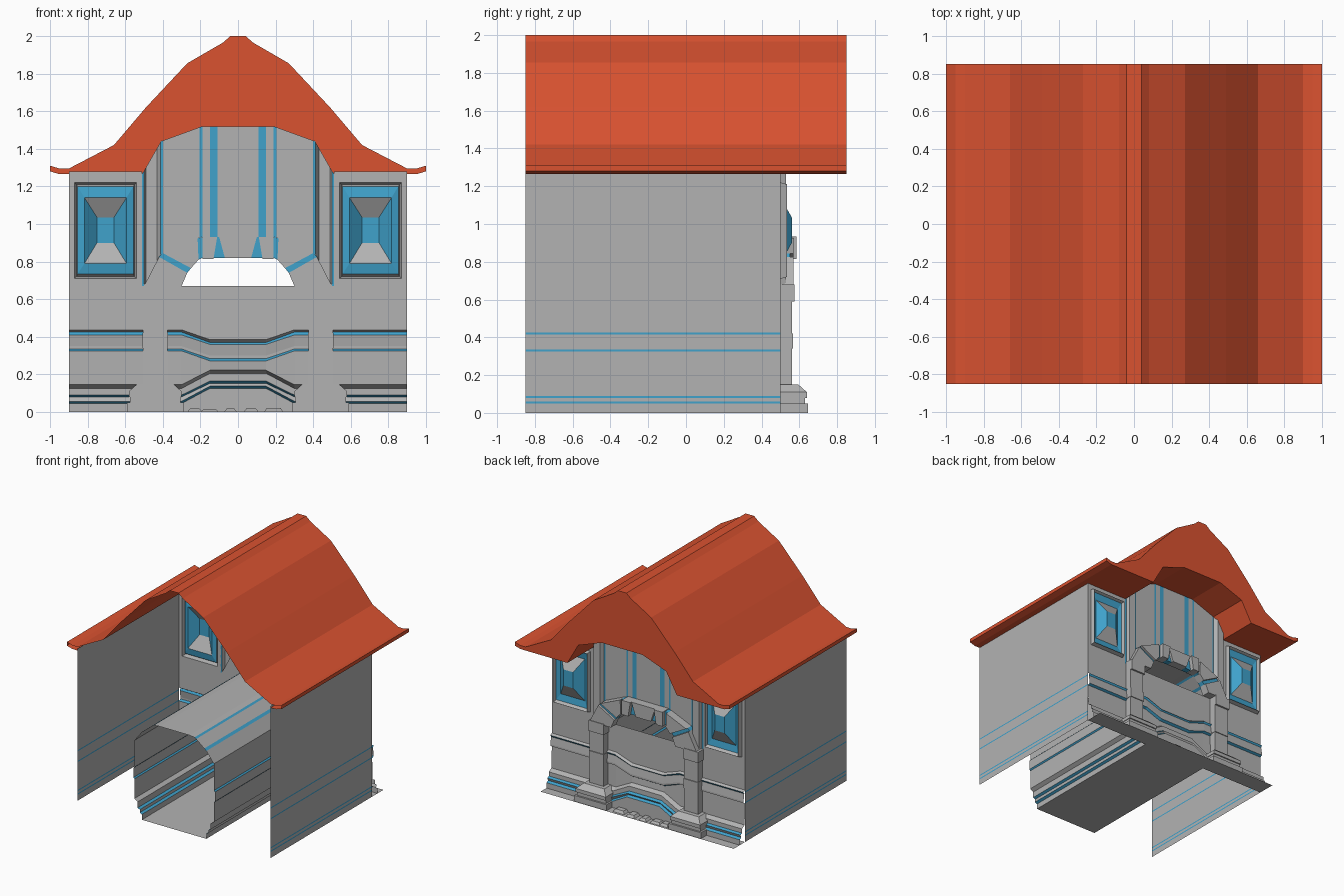
import bpy, bmesh, random
from math import pi

if "Cube" in bpy.data.objects:
    bpy.data.objects.remove(bpy.data.objects["Cube"])
random.seed(3)

def mat(name, col):
    m = bpy.data.materials.new(name)
    m.diffuse_color = (*col, 1)
    m.use_nodes = True
    m.node_tree.nodes["Principled BSDF"].inputs["Base Color"].default_value = m.diffuse_color
    return m

GREY = mat("stone", (0.45, 0.45, 0.45))
BLUE = mat("blue_trim", (0.05, 0.36, 0.6))
RED = mat("roof_red", (0.7, 0.085, 0.03))

def build(name, verts, faces, mats, ids=None):
    me = bpy.data.meshes.new(name)
    me.from_pydata(verts, [], faces)
    for m in mats:
        me.materials.append(m)
    for k, i in enumerate(ids or []):
        me.polygons[k].material_index = i
    bm = bmesh.new()
    bm.from_mesh(me)
    bmesh.ops.recalc_face_normals(bm, faces=bm.faces)
    bm.to_mesh(me)
    bm.free()
    ob = bpy.data.objects.new(name, me)
    bpy.context.collection.objects.link(ob)
    return ob

def grid(name, rows, mats=(GREY, BLUE), pick=lambda i, j: 0, closed=False):
    """Skin of quads between equally long rows of points."""
    n = len(rows[0])
    verts = [p for r in rows for p in r]
    faces, ids = [], []
    for i in range(len(rows) - 1):
        for j in range(n if closed else n - 1):
            k = (j + 1) % n
            faces.append((i*n + j, i*n + k, (i+1)*n + k, (i+1)*n + j))
            ids.append(pick(i, j))
    return build(name, verts, faces, mats, ids)

def mirror(half):
    """Full left-to-right profile from its right half (centre outwards)."""
    return [(-p[0], *p[1:]) for p in reversed(half) if p[0] > 0] + list(half)

def along_y(prof, y0, y1):
    return [[(x, y, z) for x, z in prof] for y in (y0, y1)]

def lerp(prof, x):
    for (a, u), (b, v) in zip(prof, prof[1:]):
        if a <= x <= b:
            return u + (v - u) * (x - a) / (b - a)
    return prof[-1][1]

def prism(name, poly, y0, y1):
    n = len(poly)
    v = [(x, y, z) for y in (y0, y1) for x, z in poly]
    f = [tuple(range(n)), tuple(range(n, 2*n))]
    f += [(i, (i+1) % n, n + (i+1) % n, n + i) for i in range(n)]
    return build(name, v, f, [GREY])

def box(name, x0, x1, y0, y1, z0, z1, taper=0.0):
    rows = []
    for z, t in ((z0, 0), (z1, taper)):
        rows.append([(x0+t, y0, z), (x1-t, y0, z), (x1-t, y1-t, z), (x0+t, y1-t, z)])
    ob = build(name, rows[0] + rows[1], [(0, 1, 2, 3), (4, 5, 6, 7)] +
               [(i, (i+1) % 4, 4 + (i+1) % 4, 4 + i) for i in range(4)], [GREY])
    return ob

# Roof: open thin shell, closed gable and soffit at the back
top = [(0.04, 2.0), (0.08, 1.965), (0.27, 1.855), (0.49, 1.62), (0.66, 1.42),
       (0.9, 1.295), (0.95, 1.295), (1.0, 1.31)]
soffit = [(0, 1.52), (0.19, 1.52), (0.41, 1.44), (0.51, 1.265), (0.9, 1.265)]
eave = [(0.9, 1.265), (0.95, 1.265), (1.0, 1.28), (1.0, 1.31)]
grid("roof_shell", along_y(mirror(top), -0.85, 0.85), (RED,))
grid("roof_soffit", along_y(mirror(soffit), 0.5, 0.85), (RED,))
for s in (-1, 1):
    grid("roof_eave", along_y([(s*x, z) for x, z in eave], -0.85, 0.85), (RED,))
outline = mirror(top) + mirror(soffit + eave[1:3])[::-1]
build("roof_gable", [(x, 0.85, z) for x, z in outline],
      [tuple(range(len(outline)))], [RED])

# Side walls with painted blue lines
levels = [0, 0.05, 0.06, 0.08, 0.09, 0.325, 0.335, 0.415, 0.425, 1.28]
for s in (-1, 1):
    grid("side_wall", [[(s*0.9, y, z) for y in (-0.85, 0.5)] for z in levels],
         pick=lambda i, j: int(i in (1, 3, 5, 7)))

# Lower facade: mouldings (depth, height at sides, height in middle)
bands = [(0.57, 0, 0), (0.57, 0.045, 0.125), (0.55, 0.057, 0.137), (0.56, 0.08, 0.152),
         (0.54, 0.09, 0.164), (0.54, 0.125, 0.205), (0.505, 0.145, 0.222),
         (0.5, 0.325, 0.272), (0.52, 0.335, 0.284), (0.52, 0.35, 0.3),
         (0.51, 0.41, 0.36), (0.52, 0.425, 0.37), (0.5, 0.437, 0.385), (0.5, 0.67, 0.67)]
stations = mirror([(0.15, 1), (0.3, 0), (0.9, 0)])
grid("facade_bands", [[(x, y, zm if mid else zs) for x, mid in stations]
                      for y, zs, zm in bands],
     pick=lambda i, j: int(i in (1, 3, 7, 10)))

# Upper facade between arch and soffit: pilasters and blue strips
arch_out = [(0, 0.93), (0.2, 0.93), (0.41, 0.84), (0.5, 0.67), (0.52, 0.67)]
cols = mirror([(0.11, 0.5), (0.15, 0.5), (0.19, 0.5), (0.205, 0.5), (0.4, 0.5),
               (0.412, 0.5), (0.43, 0.53), (0.49, 0.53), (0.5, 0.5), (0.512, 0.5)])
n = len(cols)
grid("facade_upper", [[(x, y, lerp(arch_out, abs(x))), (x, y, lerp(soffit, abs(x)))]
                      for x, y in cols],
     pick=lambda i, j: int(min(i, n - 2 - i) in (0, 4, 6, 8)))

# Windows: wall panel, raised frame, blue surround and bulging pane
rings = [(0.195, 0.67, 1.28, 0.5), (0.165, 0.71, 1.22, 0.5), (0.155, 0.72, 1.21, 0.535),
         (0.148, 0.735, 1.2, 0.51), (0.112, 0.79, 1.14, 0.5), (0.045, 0.9, 1.035, 0.56)]
for s in (-1, 1):
    rows = [[(s*0.705 - w, y, a), (s*0.705 + w, y, a), (s*0.705 + w, y, b),
             (s*0.705 - w, y, b)] for w, a, b, y in rings]
    grid("window", rows, closed=True,
         pick=lambda i, j: int(i == 3 or (i == 4 and j % 2 == 1)))
    build("window_pane", rows[-1], [(0, 1, 2, 3)], [BLUE])

# Passage running from the arch to the open front
tube = [(0.14, 0.83), (0.19, 0.825), (0.205, 0.815), (0.28, 0.755), (0.3, 0.74),
        (0.37, 0.65), (0.37, 0.425), (0.38, 0.415), (0.38, 0.335), (0.37, 0.325),
        (0.37, 0.16), (0.34, 0.14), (0.34, 0.09), (0.32, 0.08), (0.32, 0.055),
        (0.3, 0.045), (0.3, 0)]
path = mirror(tube)
m = len(path)
grid("passage", along_y(path, -0.85, 0.5), closed=True,
     pick=lambda i, j: int(min(j, m - 2 - j) in (1, 3, 7, 9, 12, 14) and j < m - 1))

# Arch stones: outer and inner corner pairs
stones = [((0.5, 0.67), (0.3, 0.67), (0.27, 0.74), (0.42, 0.825)),
          ((0.4, 0.845), (0.25, 0.765), (0.21, 0.81), (0.215, 0.925)),
          ((0.19, 0.935), (0.19, 0.815), (0.13, 0.815), (0.11, 0.935))]
joints = [((0.42, 0.825), (0.27, 0.74), (0.25, 0.765), (0.4, 0.845)),
          ((0.215, 0.925), (0.21, 0.81), (0.19, 0.82), (0.19, 0.93)),
          ((0.15, 0.93), (0.15, 0.82), (0.07, 0.82), (0.1, 0.93))]
for s in (-1, 1):
    for k in range(3):
        prism("arch_stone", [(s*x, z) for x, z in stones[k]], 0.5, 0.585 if k == 2 else 0.57)
        ob = prism("arch_joint", [(s*x, z) for x, z in joints[k]], 0.5, 0.55)
        ob.data.materials[0] = BLUE
    # Columns with collars and stepped pedestals
    c = s*0.44
    box("column", c - 0.065, c + 0.065, 0.5, 0.56, 0.14, 0.59)
    box("column_capital", c - 0.075, c + 0.065, 0.5, 0.575, 0.59, 0.68)
    box("column_collar", c - 0.068, c + 0.068, 0.5, 0.567, 0.34, 0.42)
    box("pedestal_base", c - 0.15, c + 0.15, 0.5, 0.645, 0, 0.05)
    box("pedestal_mid", c - 0.135, c + 0.135, 0.5, 0.63, 0.05, 0.08)
    box("pedestal_top", c - 0.14, c + 0.14, 0.5, 0.64, 0.08, 0.11)
    box("pedestal_cap", c - 0.14, c + 0.14, 0.5, 0.64, 0.11, 0.15, 0.045)
prism("arch_keystone", [(-0.11, 0.935), (0.11, 0.935), (0.07, 0.82), (-0.07, 0.82)], 0.5, 0.57)

# Ground step and loose stones in front of the arch
build("step", [(-0.9, 0.5, 0), (0.9, 0.5, 0), (0.9, 0.65, 0), (-0.9, 0.65, 0)],
      [(0, 1, 2, 3)], [GREY])
for x in (-0.23, -0.15, -0.04, 0.07, 0.19):
    w = random.uniform(0.035, 0.055)
    ob = box("loose_stone", x - w, x + w, 0.56, random.uniform(0.61, 0.645),
             0, random.uniform(0.015, 0.025), 0.015)
